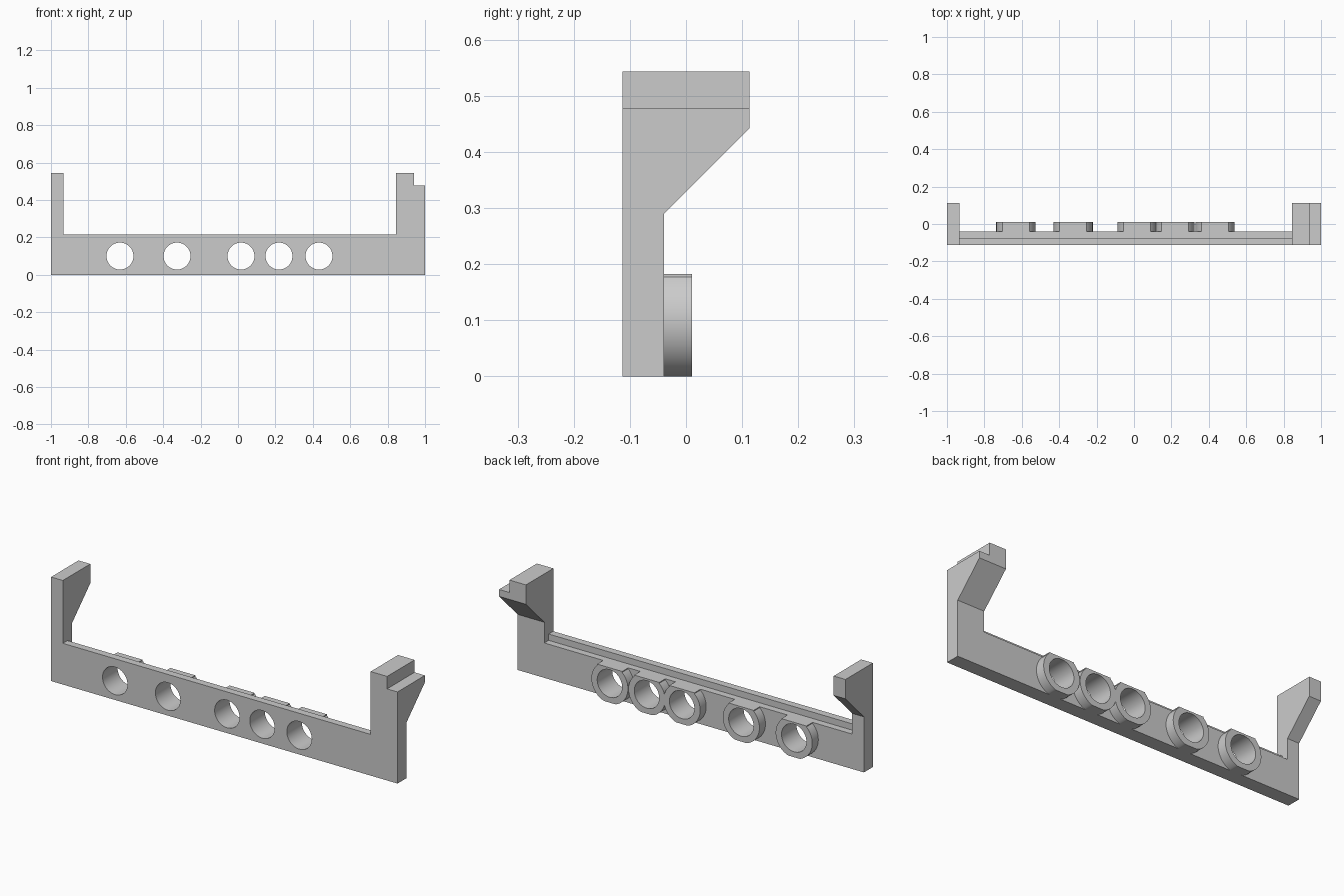
import bpy, math

if "Cube" in bpy.data.objects:
    bpy.data.objects.remove(bpy.data.objects["Cube"], do_unlink=True)

grey = bpy.data.materials.new("plain grey")
grey.use_nodes = True
grey.diffuse_color = (0.6, 0.6, 0.6, 1)
grey.node_tree.nodes["Principled BSDF"].inputs["Base Color"].default_value = (0.6, 0.6, 0.6, 1)

FRONT, BACK, BOSS_BACK = -0.113, -0.039, 0.011
LEDGE, HOLE_Z, HOLE_R, BOSS_R = 0.182, 0.1, 0.072, 0.1055
HOLES = (-0.631, -0.326, 0.016, 0.219, 0.433)


def prism(name, profile, start, end, axis):
    """Extrude a 2D profile: (y, z) along x, or (x, z) along y."""
    def place(p, d):
        return (d, p[0], p[1]) if axis == "x" else (p[0], d, p[1])
    n = len(profile)
    verts = [place(p, d) for d in (start, end) for p in profile]
    faces = [list(range(n))[::-1], list(range(n, 2 * n))]
    faces += [[i, (i + 1) % n, n + (i + 1) % n, n + i] for i in range(n)]
    if axis == "y":
        faces = [f[::-1] for f in faces]
    mesh = bpy.data.meshes.new(name)
    mesh.from_pydata(verts, [], faces)
    mesh.materials.append(grey)
    obj = bpy.data.objects.new(name, mesh)
    bpy.context.collection.objects.link(obj)
    return obj


def combine(target, tool, operation):
    """Apply a boolean and discard the tool."""
    bpy.context.view_layer.objects.active = target
    mod = target.modifiers.new(operation, "BOOLEAN")
    mod.operation, mod.solver, mod.object = operation, "EXACT", tool
    bpy.ops.object.modifier_apply(modifier=mod.name)
    bpy.data.objects.remove(tool, do_unlink=True)


def arc(cx, radius, a0, a1, steps):
    return [(cx + radius * math.cos(a0 + (a1 - a0) * i / steps),
             max(0, HOLE_Z + radius * math.sin(a0 + (a1 - a0) * i / steps)))
            for i in range(steps + 1)]


# Front panel with a lower ledge along its back
frame = prism("bracket_frame", [(FRONT, 0), (BACK, 0), (BACK, LEDGE), (-0.075, LEDGE),
                                (-0.075, 0.215), (FRONT, 0.215)], -0.97, 0.95, "x")

# End posts with arms that flare to the back
post = [(FRONT, 0), (BACK, 0), (BACK, 0.29), (0.113, 0.442), (0.113, 0.543), (FRONT, 0.543)]
combine(frame, prism("right_post", post, -1, -0.932, "x"), "UNION")
combine(frame, prism("left_post", post, 0.845, 1, "x"), "UNION")
notch = [(0.94, 0.478), (1.1, 0.478), (1.1, 0.7), (0.94, 0.7)]
combine(frame, prism("post_notch", notch, -0.3, 0.3, "y"), "DIFFERENCE")

# Round bosses, flattened on top level with the ledge
top_angle = math.acos(HOLE_R / BOSS_R)
for x in HOLES:
    outline = arc(x, BOSS_R, math.pi - top_angle, 2 * math.pi + top_angle, 64)
    outline += [(x + HOLE_R, LEDGE), (x - HOLE_R, LEDGE)]
    combine(frame, prism("boss", outline, BACK - 0.02, BOSS_BACK, "y"), "UNION")

# Through holes
for x in HOLES:
    circle = arc(x, HOLE_R, 0, 2 * math.pi, 64)[:-1]
    combine(frame, prism("hole", circle, -0.3, 0.3, "y"), "DIFFERENCE")

bpy.ops.object.select_all(action="DESELECT")
frame.select_set(True)
bpy.context.view_layer.objects.active = frame
bpy.ops.object.shade_smooth_by_angle(angle=math.radians(25))
